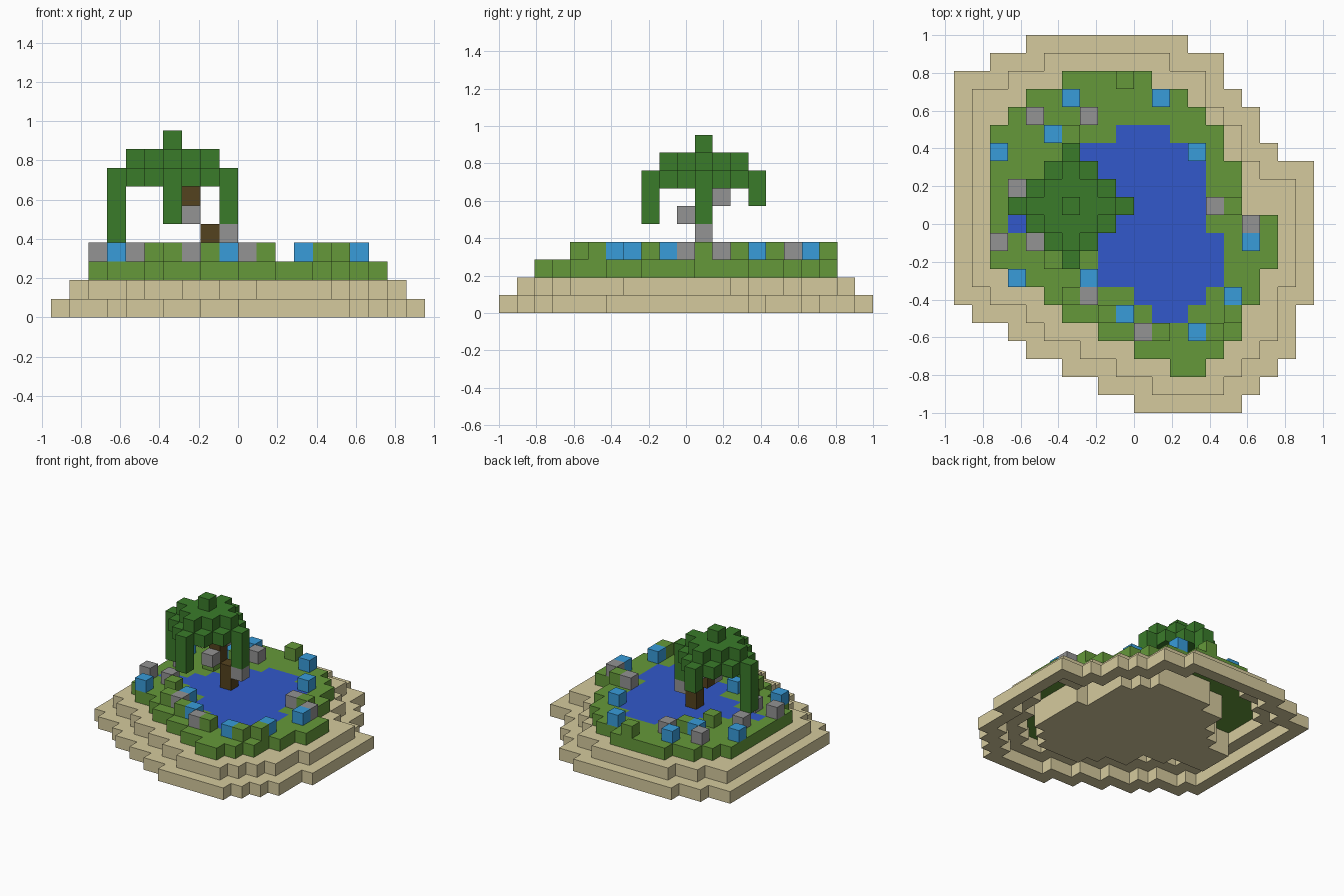
import bpy
import bmesh

UNIT = 2 / 21          # edge length of one block
NX, NY = 20, 21        # island footprint in blocks

cube = bpy.data.objects.get("Cube")
if cube:
    bpy.data.objects.remove(cube, do_unlink=True)


def linear(c):
    c /= 255
    return c / 12.92 if c <= 0.04045 else ((c + 0.055) / 1.055) ** 2.4


def material(name, r, g, b):
    m = bpy.data.materials.new(name)
    m.use_nodes = True
    col = (linear(r), linear(g), linear(b), 1)
    m.diffuse_color = col
    bsdf = m.node_tree.nodes["Principled BSDF"]
    bsdf.inputs["Base Color"].default_value = col
    bsdf.inputs["Roughness"].default_value = 0.9
    return m


sand = material("sand", 213, 202, 157)
grass = material("grass", 101, 153, 58)
water = material("water", 50, 88, 203)
flower = material("flower_blue", 56, 156, 218)
stone = material("stone", 147, 147, 147)
leaf = material("dark_leaf", 58, 123, 42)
bark = material("bark", 84, 66, 30)


def blocks(name, cells, mat):
    """One mesh from a set of block cells, keeping only the exposed faces."""
    cells = set(cells)
    bm = bmesh.new()
    cache = {}

    def vert(p):
        if p not in cache:
            cache[p] = bm.verts.new(((p[0] - NX / 2) * UNIT,
                                     (p[1] - NY / 2) * UNIT, p[2] * UNIT))
        return cache[p]

    for cell in sorted(cells):
        for axis in range(3):
            for side in (0, 1):
                near = list(cell)
                near[axis] += 2 * side - 1
                if tuple(near) in cells:
                    continue
                ring = []
                for du, dv in ((0, 0), (1, 0), (1, 1), (0, 1)):
                    p = list(cell)
                    p[axis] += side
                    p[(axis + 1) % 3] += du
                    p[(axis + 2) % 3] += dv
                    ring.append(vert(tuple(p)))
                bm.faces.new(ring if side else ring[::-1])
    mesh = bpy.data.meshes.new(name)
    bm.to_mesh(mesh)
    bm.free()
    mesh.materials.append(mat)
    ob = bpy.data.objects.new(name, mesh)
    bpy.context.collection.objects.link(ob)
    return ob


def rows(first, spans):
    """Footprint from (start, end) spans, one per row going to the back."""
    return {(i, first + n) for n, (a, b) in enumerate(spans) for i in range(a, b)}


AROUND = [(a, b) for a in (-1, 0, 1) for b in (-1, 0, 1)]


def erode(area):
    return {(i, j) for i, j in area if all((i + a, j + b) in area for a, b in AROUND)}


def dilate(area):
    return {(i + a, j + b) for i, j in area for a, b in AROUND}


def at(area, *levels):
    return {(i, j, k) for i, j in area for k in levels}


def diamond(ci, cj, r):
    span = range(-r, r + 1)
    return {(ci + a, cj + b) for a in span for b in span if abs(a) + abs(b) <= r}


# Footprints of the terraces and the pond
shore = rows(0, [(10, 16), (8, 17), (6, 18), (4, 19), (3, 19), (1, 19)]
             + [(0, 20)] * 8
             + [(0, 18), (0, 17), (0, 17), (0, 16), (0, 15), (2, 15), (4, 13)])
beach = erode(shore)
meadow = rows(2, [(12, 14), (10, 15), (8, 16), (6, 16), (5, 17), (3, 17)]
              + [(2, 18)] * 3 + [(2, 16)] * 3
              + [(2, 15), (2, 15), (3, 14), (4, 13), (6, 11)])
pond = rows(5, [(11, 13), (10, 14), (8, 15), (8, 15), (6, 15), (3, 14),
                (5, 14), (6, 14), (7, 14), (7, 13), (9, 12)])

# Hollow island: stepped sand rings, grass ring, pond in a deep sand basin
basin = dilate(pond) & meadow
blocks("lower_beach", at(shore - beach, 0), sand)
blocks("upper_beach", at(beach - meadow, 1), sand)
blocks("pond_basin", at(basin, 0, 1), sand)
blocks("grass_bank", at(meadow - pond, 2), grass)
blocks("pond_water", at(pond, 2), water)

# Blocks scattered on the bank
blocks("grass_tufts", at({(9, 18), (6, 15), (5, 13), (15, 11), (5, 8), (6, 6),
                          (15, 5), (14, 4), (11, 4), (8, 5)}, 3), grass)
blocks("bank_flowers", at({(9, 5), (13, 4), (15, 6), (16, 9), (13, 14), (11, 17),
                           (6, 17), (5, 15), (2, 14), (3, 7), (7, 7)}, 3), flower)
blocks("bank_stones", at({(10, 4), (16, 10), (14, 11), (7, 16), (4, 16), (3, 12),
                          (2, 9), (4, 9), (7, 6)}, 3), stone)

# Leaning tree with stone steps winding round the trunk
blocks("tree_trunk", at({(8, 11)}, 3, 4) | at({(7, 11)}, 5, 6), bark)
blocks("trunk_steps", {(9, 11, 4), (7, 10, 5), (7, 12, 6)}, stone)
canopy = at(diamond(6, 11, 3), 7) | at(diamond(6, 11, 2), 8) | {(6, 11, 9)}
vines = (at({(3, 11)}, 4, 5, 6) | at({(9, 11), (6, 8)}, 5, 6) | at({(6, 14)}, 6))
blocks("tree_canopy", canopy | vines, leaf)
